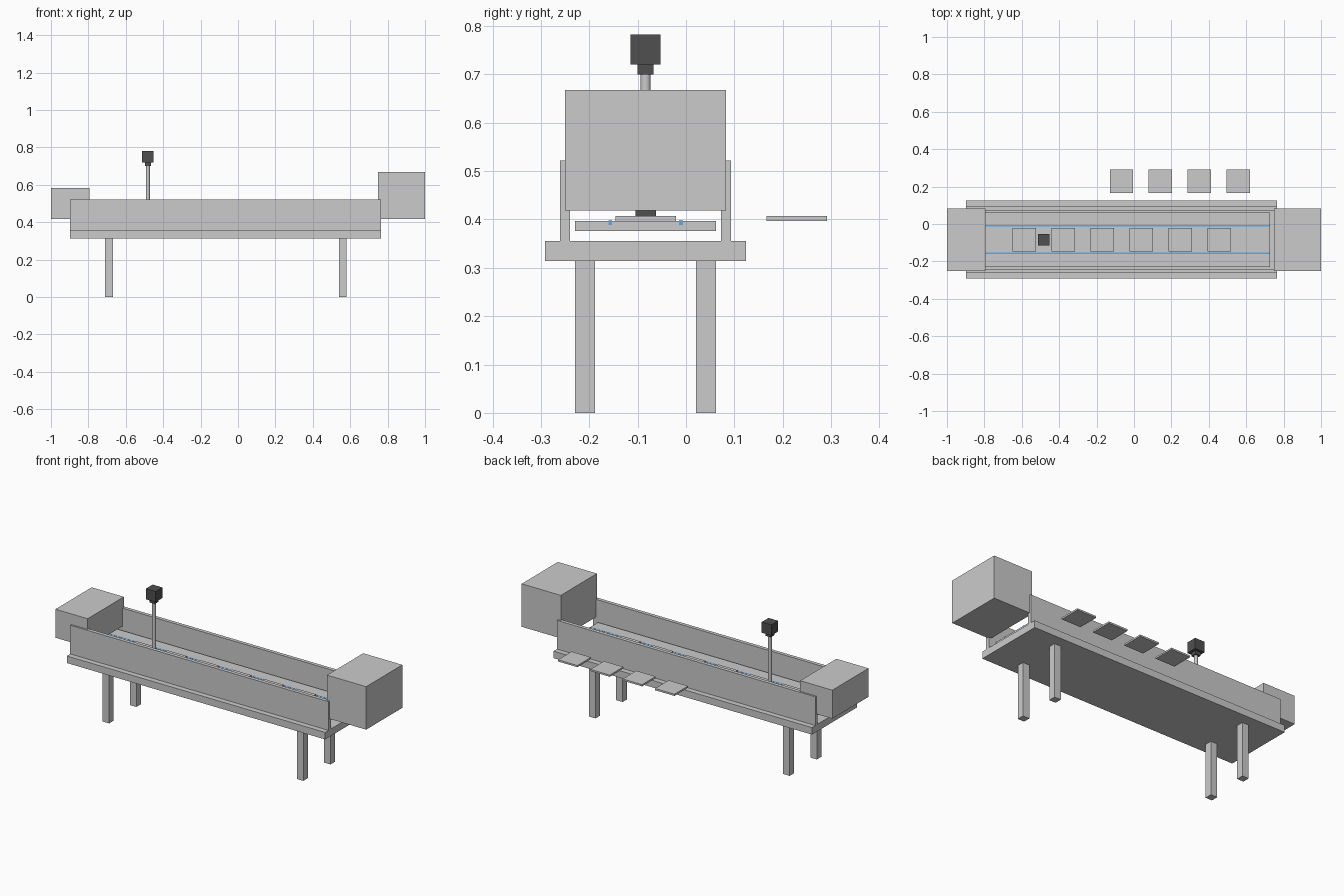
import bpy, math

if "Cube" in bpy.data.objects:
    bpy.data.objects.remove(bpy.data.objects["Cube"])


def material(name, color):
    m = bpy.data.materials.new(name)
    m.diffuse_color = color
    m.use_nodes = True
    m.node_tree.nodes["Principled BSDF"].inputs["Base Color"].default_value = m.diffuse_color
    return m


DARK = material("dark_grey", (0.08, 0.08, 0.08, 1))
BLUE = material("rail_blue", (0.12, 0.4, 0.75, 1))


def box(name, x, y, z, mat=None):
    """Box from (min, max) ranges on each axis."""
    bpy.ops.mesh.primitive_cube_add(
        size=1, location=[(a + b) / 2 for a, b in (x, y, z)])
    o = bpy.context.object
    o.name = name
    o.scale = [b - a for a, b in (x, y, z)]
    bpy.ops.object.transform_apply(location=False, rotation=False, scale=True)
    if mat:
        o.data.materials.append(mat)
    return o


def block(name, cx, cy, w, z, mat=None):
    """Square block centred on (cx, cy)."""
    return box(name, (cx - w / 2, cx + w / 2), (cy - w / 2, cy + w / 2), z, mat)


MID = -0.0835  # centre line of the conveyor
LENGTH = (-0.898, 0.765)

# Base slab and legs
box("base_slab", LENGTH, (MID - 0.208, MID + 0.208), (0.314, 0.355))
for side in (-1, 1):
    tag = "front" if side < 0 else "back"
    for end, cx in (("left", -0.69), ("right", 0.56)):
        block(f"{tag}_{end}_leg", cx, MID + side * 0.125, 0.0415, (0, 0.314))
    # Side walls
    cy = MID + side * 0.1665
    box(f"{tag}_wall", LENGTH, (cy - 0.0105, cy + 0.0105), (0.355, 0.522))
    # Blue guide rails
    cy = MID + side * 0.073
    box(f"{tag}_rail", (-0.86, 0.728), (cy - 0.004, cy + 0.004),
        (0.388, 0.3975), BLUE)

# Conveyor belt
box("belt", (-0.86, 0.727), (MID - 0.146, MID + 0.146), (0.376, 0.397))

# Housings at both ends
HOUSING_Y = (MID - 0.1665, MID + 0.1665)
box("left_housing", (-1.0, -0.793), HOUSING_Y, (0.418, 0.584))
box("right_housing", (0.748, 1.0), HOUSING_Y, (0.418, 0.668))

# Plates on the belt, and the row behind the machine
for i in range(6):
    block(f"belt_plate_{i + 1}", -0.586 + 0.2083 * i, MID, 0.125, (0.397, 0.407))
for i in range(4):
    block(f"rear_plate_{i + 1}", -0.067 + 0.2083 * i, 0.2285, 0.125, (0.397, 0.407))

# Vertical sensor post
PX = -0.482
block("post_foot", PX, MID, 0.042, (0.407, 0.422), DARK)
bpy.ops.mesh.primitive_cylinder_add(vertices=24, radius=0.0105, depth=0.279,
                                    location=(PX, MID, 0.5605))
rod = bpy.context.object
rod.name = "post_rod"
bpy.ops.object.shade_smooth_by_angle(angle=math.radians(30))
block("post_neck", PX, MID, 0.033, (0.70, 0.72), DARK)
block("post_head", PX, MID, 0.0625, (0.72, 0.782), DARK)
